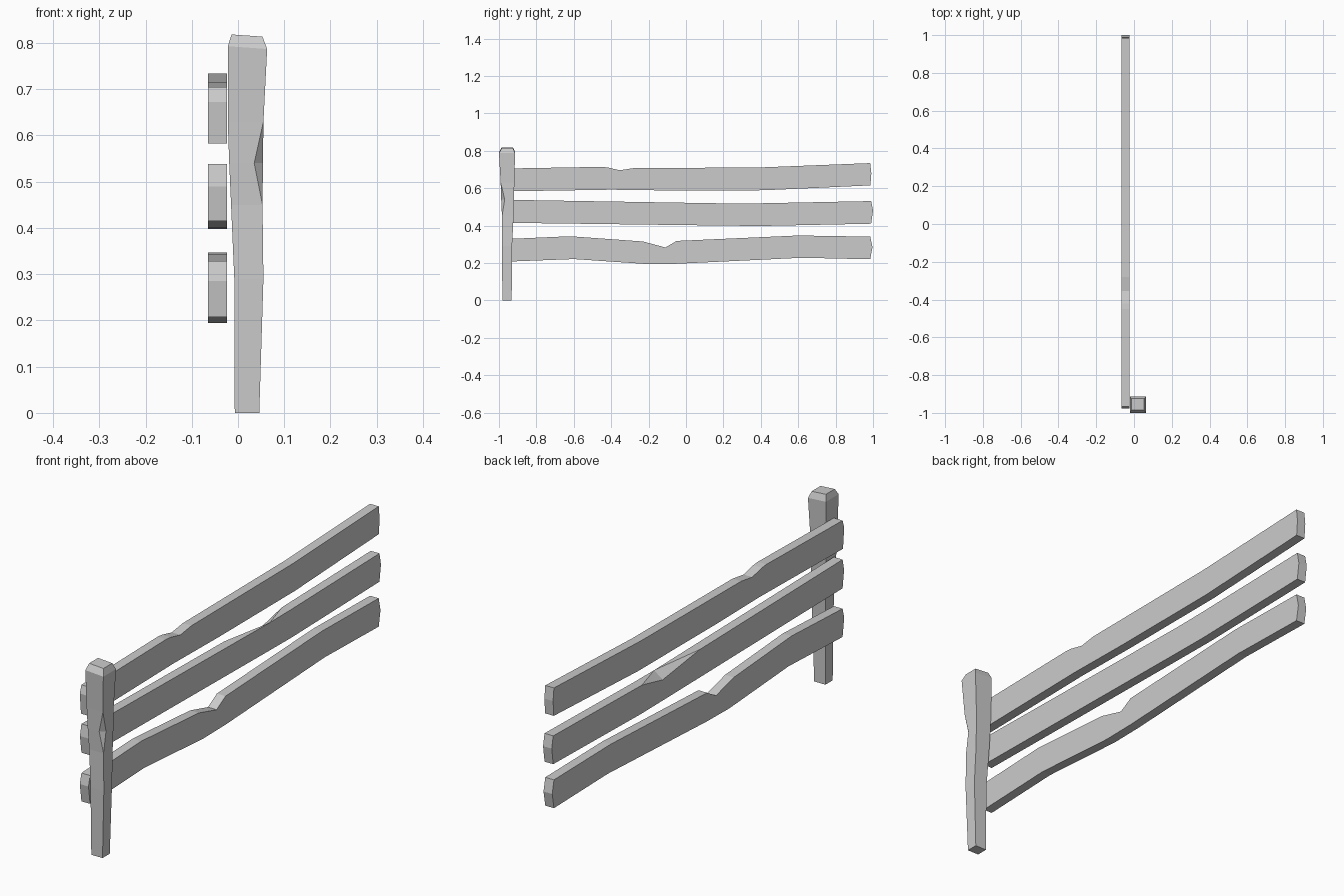
import bpy, bmesh

cube = bpy.data.objects.get("Cube")
if cube:
    bpy.data.objects.remove(cube, do_unlink=True)

grey = bpy.data.materials.new("plain_grey")
grey.use_nodes = True
COLOUR = (0.6, 0.6, 0.6, 1)
grey.diffuse_color = COLOUR
grey.node_tree.nodes["Principled BSDF"].inputs["Base Color"].default_value = COLOUR


def finish(name, bm):
    bmesh.ops.remove_doubles(bm, verts=bm.verts, dist=0.0005)
    bmesh.ops.recalc_face_normals(bm, faces=bm.faces)
    mesh = bpy.data.meshes.new(name)
    bm.to_mesh(mesh)
    bm.free()
    mesh.materials.append(grey)
    obj = bpy.data.objects.new(name, mesh)
    bpy.context.collection.objects.link(obj)
    return obj


def rail(name, outline, x0=-0.065, x1=-0.024, chip=None):
    """Board cut from a side outline of (y, z); chip = (index, drop) on the outer edge."""
    bm = bmesh.new()
    outer = [bm.verts.new((x0, y, z)) for y, z in outline]
    inner = [bm.verts.new((x1, y, z)) for y, z in outline]
    if chip:
        outer[chip[0]].co.z -= chip[1]
    bm.faces.new(outer)
    bm.faces.new(inner)
    for i in range(len(outline)):
        j = (i + 1) % len(outline)
        if chip and chip[0] in (i, j):
            # split along the line from the intact edge to the chip ends
            tip, end = (i, j) if chip[0] == i else (j, i)
            bm.faces.new((inner[tip], outer[tip], outer[end]))
            bm.faces.new((inner[tip], outer[end], inner[end]))
        else:
            bm.faces.new((outer[i], outer[j], inner[j], inner[i]))
    return finish(name, bm)


# Three weathered rails, outlines run along the top and back along the bottom
rail("top_rail", [
    (-0.965, 0.705), (-0.45, 0.714), (-0.42, 0.711), (-0.355, 0.696), (-0.28, 0.707),
    (0.4, 0.711), (0.985, 0.734), (0.991, 0.68), (0.986, 0.615),
    (0.42, 0.589), (-0.1, 0.588), (-0.4, 0.592), (-0.968, 0.583), (-0.976, 0.672)])
rail("middle_rail", [
    (-0.965, 0.538), (0.0, 0.522), (0.25, 0.518), (0.39, 0.519), (0.99, 0.531),
    (1.0, 0.48), (0.99, 0.41), (0.4, 0.398), (0.2, 0.4),
    (-0.965, 0.415), (-0.975, 0.49)], chip=(2, 0.03))
rail("bottom_rail", [
    (-0.965, 0.328), (-0.62, 0.343), (-0.23, 0.315), (-0.11, 0.283), (-0.05, 0.318),
    (0.6, 0.347), (0.985, 0.341), (0.997, 0.285), (0.985, 0.22),
    (0.62, 0.228), (-0.05, 0.196), (-0.2, 0.194), (-0.6, 0.221),
    (-0.965, 0.207), (-0.976, 0.285)])

# Post from stacked sections: height, x range, y range, depth of the corner notch
sections = [
    (0.0, -0.007, 0.046, -0.981, -0.932, 0),
    (0.29, -0.008, 0.055, -0.985, -0.93, 0),
    (0.45, -0.015, 0.053, -0.984, -0.922, 0),
    (0.54, -0.019, 0.054, -0.988, -0.919, 0.019),
    (0.63, -0.022, 0.055, -0.991, -0.918, 0),
    (0.79, -0.022, 0.063, -1.0, -0.914, 0),
    (0.816, -0.014, 0.053, -0.985, -0.925, 0),
]
bm = bmesh.new()
rings = []
for z, x0, x1, y0, y1, notch in sections:
    corners = [(x0, y0), (x1 - notch, y0), (x1, y0 + notch), (x1, y1), (x0, y1)]
    rings.append([bm.verts.new((x, y, z)) for x, y in corners])
for low, high in zip(rings, rings[1:]):
    for i in range(5):
        j = (i + 1) % 5
        bm.faces.new((low[i], low[j], high[j], high[i]))
bm.faces.new(rings[0])
bm.faces.new(rings[-1])
# Tilt the shoulders and the cap a little
for v in rings[-2] + rings[-1]:
    v.co.z -= 0.07 * (v.co.x - 0.02)
finish("post", bm)
